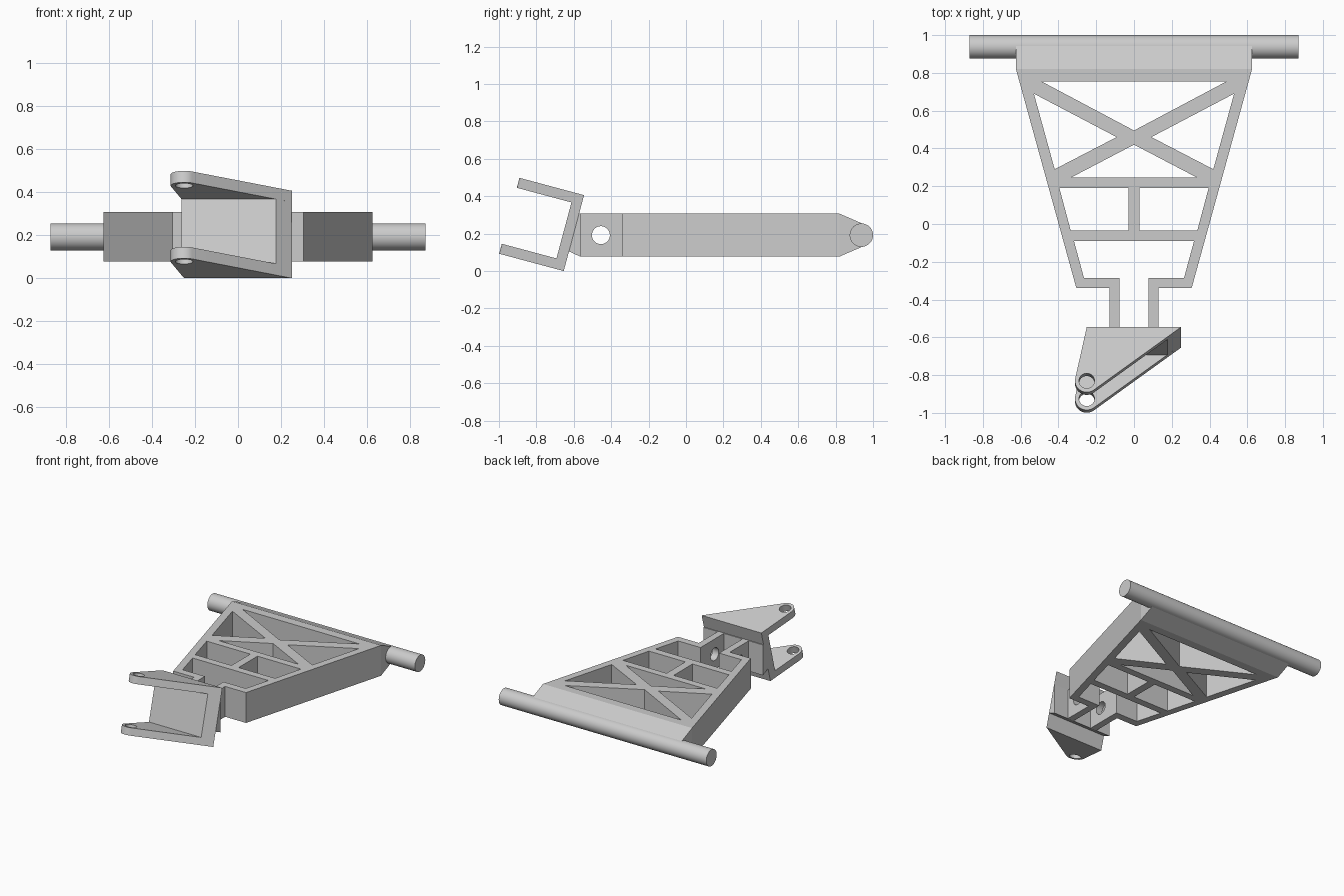
import bpy, bmesh, math
from mathutils import Matrix, Vector

if "Cube" in bpy.data.objects:
    bpy.data.objects.remove(bpy.data.objects["Cube"])

grey = bpy.data.materials.new("plain_grey")
grey.diffuse_color = (0.6, 0.6, 0.6, 1)
grey.use_nodes = True
grey.node_tree.nodes["Principled BSDF"].inputs["Base Color"].default_value = grey.diffuse_color


def frame_matrix(origin, ax, ay):
    """Placement whose local x and y follow the given axes."""
    ax, ay = Vector(ax), Vector(ay)
    m = Matrix((ax, ay, ax.cross(ay))).transposed().to_4x4()
    m.translation = origin
    return m


def prism(name, loops, lo, hi, matrix=Matrix()):
    """Extrude an outline with optional holes from lo to hi along local z."""
    cu = bpy.data.curves.new(name, 'CURVE')
    cu.dimensions, cu.fill_mode, cu.extrude = '2D', 'BOTH', (hi - lo) / 2
    for pts in loops:
        sp = cu.splines.new('POLY')
        sp.points.add(len(pts) - 1)
        for p, (x, y) in zip(sp.points, pts):
            p.co = (x, y, 0, 1)
        sp.use_cyclic_u = True
    tmp = bpy.data.objects.new(name + "_curve", cu)
    bpy.context.collection.objects.link(tmp)
    dg = bpy.context.evaluated_depsgraph_get()
    me = bpy.data.meshes.new_from_object(tmp.evaluated_get(dg))
    bpy.data.objects.remove(tmp)
    bm = bmesh.new()
    bm.from_mesh(me)
    bmesh.ops.remove_doubles(bm, verts=bm.verts, dist=1e-4)
    bmesh.ops.transform(bm, matrix=matrix @ Matrix.Translation((0, 0, (lo + hi) / 2)), verts=bm.verts)
    bmesh.ops.recalc_face_normals(bm, faces=bm.faces)
    bm.to_mesh(me)
    bm.free()
    me.materials.clear()
    me.materials.append(grey)
    ob = bpy.data.objects.new(name, me)
    bpy.context.collection.objects.link(ob)
    bpy.context.view_layer.objects.active = ob
    bpy.ops.object.select_all(action='DESELECT')
    ob.select_set(True)
    bpy.ops.object.shade_smooth_by_angle(angle=math.radians(30))
    return ob


def arc(cx, cy, r, a0=0, a1=360, n=32):
    full = a1 - a0 == 360
    steps = n if full else n - 1
    return [(cx + r * math.cos(math.radians(a0 + (a1 - a0) * i / steps)),
             cy + r * math.sin(math.radians(a0 + (a1 - a0) * i / steps))) for i in range(n)]


def mirrored(half):
    """Close a symmetric outline from its right half."""
    return half + [(-x, y) for x, y in reversed(half)]


def flip(pts):
    return [(-x, y) for x, y in pts]


Z0, Z1 = 0.077, 0.307
SIDE = frame_matrix((0, 0, 0), (0, 1, 0), (0, 0, 1))   # profiles drawn in y and z

# Tapered frame with open front cell, braced cells and crossed ribs
outline = mirrored([(0.625, 0.82), (0.305, -0.34), (0.078, -0.34),
                    (0.078, -0.285), (0.265, -0.285), (0.318, -0.09)])
low_cell = [(0.03, -0.035), (0.335, -0.035), (0.395, 0.19), (0.03, 0.19)]
side_gap = [(0.53, 0.69), (0.42, 0.29), (0.092, 0.46)]
bottom_gap = [(-0.335, 0.245), (0.335, 0.245), (0, 0.42)]
top_gap = [(-0.49, 0.755), (0.49, 0.755), (0, 0.495)]
prism("truss_frame", [outline, low_cell, flip(low_cell), side_gap, flip(side_gap),
                      bottom_gap, top_gap], Z0, Z1)

# Tapered rear edge and pivot rod
RY, RZ, RR = 0.9375, 0.192, 0.0625
prism("rear_taper", [[(0.82, Z0), (0.82, Z1), (RY + 0.01, RZ + 0.06), (RY + 0.01, RZ - 0.06)]],
      -0.625, 0.625, SIDE)
prism("pivot_rod", [arc(RY, RZ, RR, n=40)], -0.87, 0.87, SIDE)

# Pair of drilled lugs
lug = [(-0.34, Z0), (-0.34, Z1), (-0.565, Z1), (-0.565, Z0)]
for name, x in (("left_lug", -0.13), ("right_lug", 0.078)):
    prism(name, [lug, arc(-0.455, RZ, 0.048)], x, x + 0.052, SIDE)

# Wedge between lugs and tilted bracket
prism("bracket_wedge", [[(-0.565, Z0), (-0.565, Z1), (-0.572, Z1), (-0.6256, 0.105)]],
      -0.25, 0.25, SIDE)

# Tilted bracket: back plate and two drilled arms
t = math.radians(15)
TILT = frame_matrix((0, -0.545, 0.4057), (1, 0, 0), (0, -math.cos(t), math.sin(t)))
H, T = 0.42, 0.055
arm = [(-0.25, 0), (0.25, 0)] + arc(-0.25, 0.295, 0.0625, 53.3, 192.2, 20)
for name, w in (("upper_arm", 0), ("lower_arm", H - T)):
    prism(name, [arm, arc(-0.25, 0.295, 0.041)], w, w + T, TILT)
prism("back_plate", [[(-0.25, 0), (0.25, 0), (0.25 - T * 1.342, T), (-0.25 - T * 0.2162, T)]],
      T, H - T, TILT)
